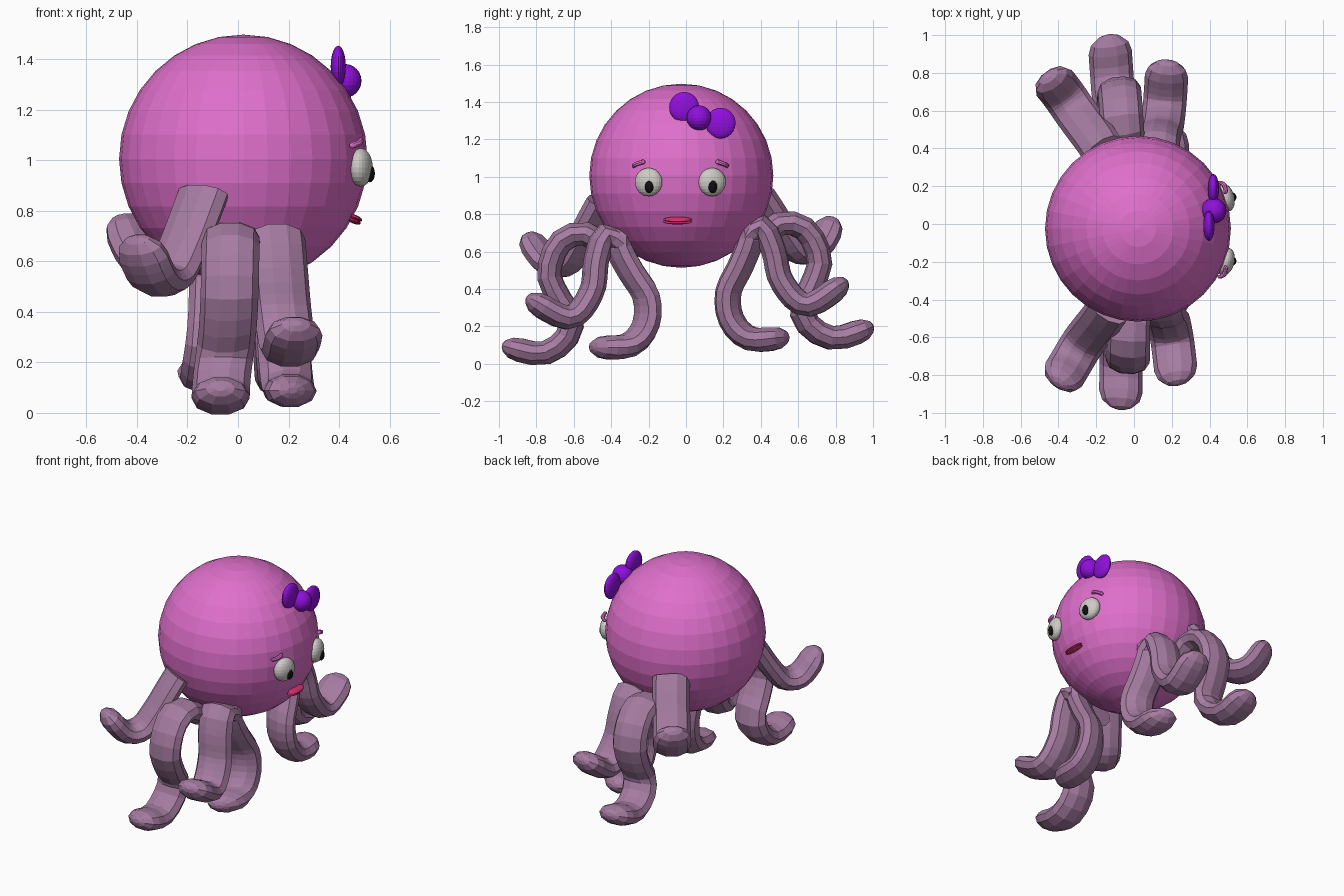
import bpy, bmesh
from math import sin, cos, pi, radians
from mathutils import Vector, Matrix

if "Cube" in bpy.data.objects:
    bpy.data.objects.remove(bpy.data.objects["Cube"])


def material(name, rgb):
    m = bpy.data.materials.new(name)
    m.diffuse_color = (*rgb, 1)
    m.use_nodes = True
    m.node_tree.nodes["Principled BSDF"].inputs["Base Color"].default_value = m.diffuse_color
    return m


PINK = material("pink", (0.74, 0.16, 0.60))
MAUVE = material("mauve", (0.38, 0.20, 0.36))
PURPLE = material("purple", (0.28, 0.005, 0.72))
WHITE = material("eye_white", (0.62, 0.60, 0.56))
BLACK = material("black", (0.005, 0.005, 0.005))
RED = material("lip_red", (0.70, 0.03, 0.16))


def finish(bm, name, mat):
    bmesh.ops.recalc_face_normals(bm, faces=bm.faces[:])
    me = bpy.data.meshes.new(name)
    bm.to_mesh(me)
    bm.free()
    me.materials.append(mat)
    ob = bpy.data.objects.new(name, me)
    bpy.context.collection.objects.link(ob)
    return ob


def ball(name, loc, size, mat, seg=24, rings=12, rot=(0, 0, 0)):
    bm = bmesh.new()
    bmesh.ops.create_uvsphere(bm, u_segments=seg, v_segments=rings, radius=1)
    ob = finish(bm, name, mat)
    ob.location, ob.scale, ob.rotation_euler = loc, size, rot
    return ob


def smooth_path(pts, steps=12):
    """Catmull-Rom curve through the points."""
    p = [2 * pts[0] - pts[1]] + pts + [2 * pts[-1] - pts[-2]]
    out = []
    for i in range(1, len(p) - 2):
        a, b, c, d = p[i - 1:i + 3]
        for k in range(steps):
            t = k / steps
            out.append(0.5 * (2 * b + (c - a) * t + (2 * a - 5 * b + 4 * c - d) * t * t
                              + (3 * b - a - 3 * c + d) * t ** 3))
    return out + [pts[-1]]


def at_length(path, s):
    for a, b in zip(path, path[1:]):
        d = (b - a).length
        if s <= d:
            return a.lerp(b, s / d), (b - a).normalized()
        s -= d
    return path[-1].copy(), (path[-1] - path[-2]).normalized()


def tube(name, pts, wide, thin, mat, n=16, sides=10, tip=0.10, round_start=False):
    """Flattened tube with rounded tip, widest across the plane of its path."""
    path = smooth_path([Vector(p) for p in pts])
    total = sum((b - a).length for a, b in zip(path, path[1:]))
    chord = path[-1] - path[0]
    w = Vector((chord.y, -chord.x, 0)).normalized()
    cap = [(tip * (1 - sin(a)), cos(a)) for a in (pi * 0.44, pi / 3, pi / 6)]
    start = tip if round_start else 0
    stations = list(cap) if round_start else []
    stations += [(start + (total - tip - start) * i / n, 1) for i in range(n + 1)]
    stations += [(total - s, r) for s, r in reversed(cap)]
    bm = bmesh.new()
    rings = []
    for s, r in stations:
        c, t = at_length(path, s)
        u = t.cross(w).normalized()
        rings.append([bm.verts.new(c + r * (w * wide * cos(2 * pi * k / sides)
                                            + u * thin * sin(2 * pi * k / sides)))
                      for k in range(sides)])
    for a, b in zip(rings, rings[1:]):
        for k in range(sides):
            j = (k + 1) % sides
            bm.faces.new((a[k], a[j], b[j], b[k]))
    bm.faces.new(rings[0])
    bm.faces.new(rings[-1])
    return finish(bm, name, mat)


# Head
ball("head", (0.021, -0.025, 1.006), (0.492, 0.492, 0.492), PINK, 32, 16)

# Tentacles: four paths mirrored to both sides, the whole set slightly tilted
PATHS = {
    "back": [(-.15, .42, .89), (-.19, .48, .79), (-.24, .545, .67),
             (-.295, .62, .57), (-.36, .72, .58), (-.43, .82, .74)],
    "middle": [(-.04, .40, .64), (-.045, .53, .725), (-.05, .66, .68), (-.055, .725, .52),
               (-.06, .675, .38), (-.07, .615, .27), (-.085, .66, .16), (-.092, .79, .095),
               (-.10, .995, .15)],
    "side": [(.14, .34, .66), (.14, .42, .71), (.15, .475, .58), (.165, .51, .41),
             (.185, .64, .28), (.205, .86, .40)],
    "front": [(.13, .33, .74), (.14, .36, .66), (.155, .295, .51), (.17, .22, .37),
              (.18, .23, .22), (.19, .33, .115), (.20, .53, .115)],
}
place = (Matrix.Translation((0, -0.032, 1)) @ Matrix.Rotation(radians(1.8), 4, 'Z')
         @ Matrix.Rotation(radians(3), 4, 'X'))
for label, pts in PATHS.items():
    for side, s in (("right", -1), ("left", 1)):
        world = [place @ Vector((x, s * y, z - 1)) for x, y, z in pts]
        tube(f"{label}_tentacle_{side}", world, 0.115, 0.067, MAUVE)

# Eyes, pupils and brows
for side, s in (("right", -1), ("left", 1)):
    y = -0.03 + s * 0.17
    turn = (0, 0, s * radians(15))
    ball(f"eye_{side}", (0.486, y, 0.972), (0.045, 0.075, 0.076), WHITE, rot=turn)
    ball(f"pupil_{side}", (0.522, y + 0.003, 0.948), (0.02, 0.024, 0.035), BLACK, 16, 8, rot=turn)
    brow = [(0.445, -0.03 + s * 0.255, 1.056), (0.478, -0.03 + s * 0.235, 1.068),
            (0.488, -0.03 + s * 0.19, 1.083)]
    tube(f"brow_{side}", brow, 0.013, 0.013, PINK, 6, 8, 0.012, True)

# Mouth: two lips
for label, x, z in (("upper", 0.466, 0.772), ("lower", 0.460, 0.760)):
    ball(f"{label}_lip", (x, -0.045, z), (0.028, 0.078, 0.011), RED, 16, 8,
         rot=(0, radians(22), 0))

# Bow
ball("bow_knot", (0.422, 0.07, 1.315), (0.067, 0.067, 0.067), PURPLE)
ball("bow_loop_right", (0.397, -0.01, 1.372), (0.03, 0.08, 0.082), PURPLE)
ball("bow_loop_left", (0.42, 0.185, 1.287), (0.03, 0.08, 0.082), PURPLE)
